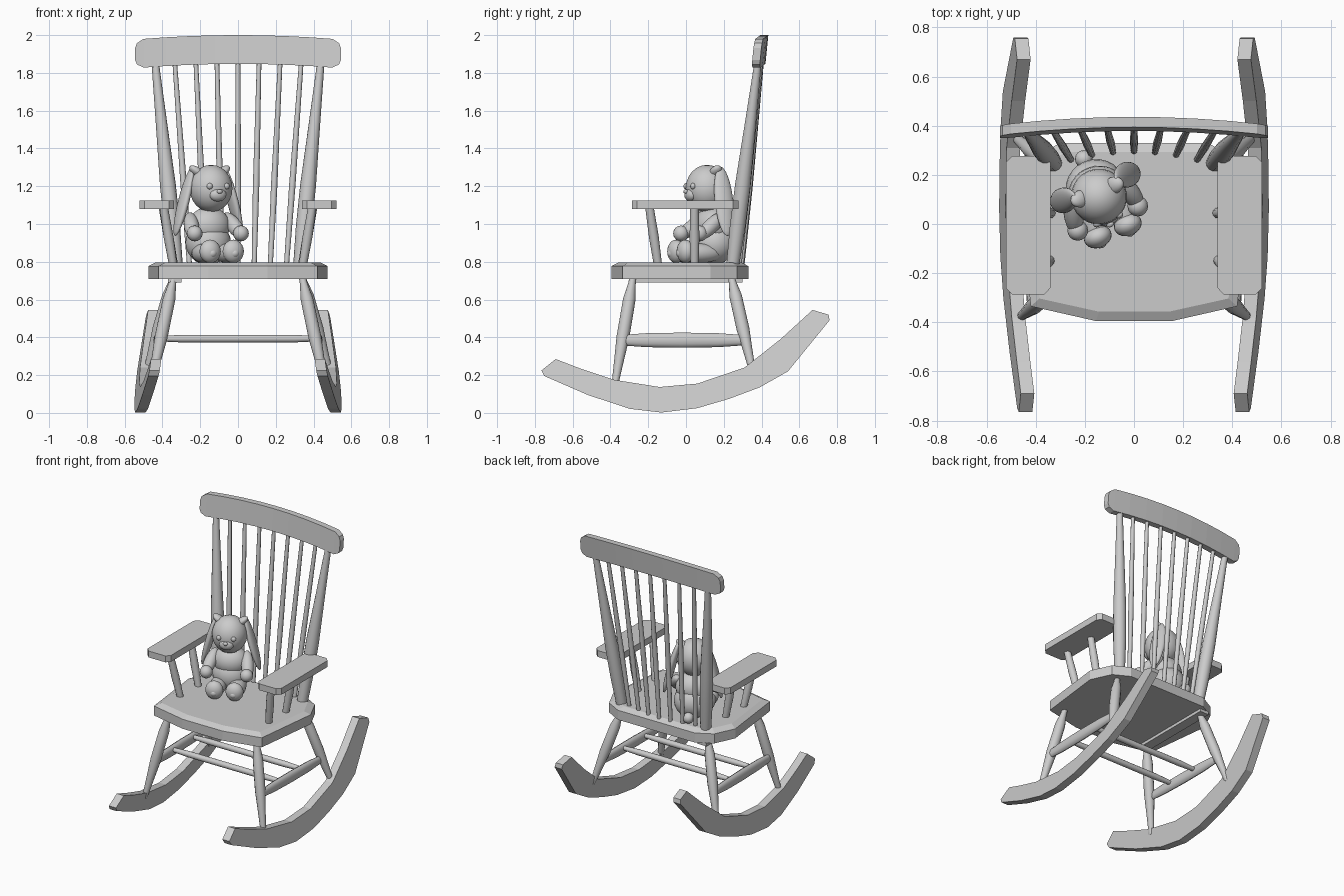
import bpy, bmesh
from math import radians
from mathutils import Vector, Matrix

if "Cube" in bpy.data.objects:
    bpy.data.objects.remove(bpy.data.objects["Cube"])

SIDES = (("left", -1), ("right", 1))


def finish(name, bm, smooth=False):
    bmesh.ops.recalc_face_normals(bm, faces=bm.faces)
    me = bpy.data.meshes.new(name)
    bm.to_mesh(me)
    bm.free()
    ob = bpy.data.objects.new(name, me)
    bpy.context.collection.objects.link(ob)
    if smooth:
        bpy.ops.object.select_all(action='DESELECT')
        ob.select_set(True)
        bpy.context.view_layer.objects.active = ob
        bpy.ops.object.shade_smooth_by_angle(angle=radians(40))
    return ob


def loft(name, loops, smooth=False):
    """Skin a list of equally long closed loops and cap both ends."""
    bm = bmesh.new()
    rings = [[bm.verts.new(p) for p in lp] for lp in loops]
    n = len(rings[0])
    for a, b in zip(rings, rings[1:]):
        for i in range(n):
            j = (i + 1) % n
            bm.faces.new((a[i], a[j], b[j], b[i]))
    bm.faces.new(rings[0][::-1])
    bm.faces.new(rings[-1])
    return finish(name, bm, smooth)


def rod(name, p, q, profile, sides=12, squash=1.0):
    """Turned rod from p to q; profile holds (fraction, radius) pairs."""
    p, q = Vector(p), Vector(q)
    d = q - p
    u = Vector((1, 0, 0)) if abs(d.normalized().x) < 0.9 else Vector((0, 1, 0))
    v = d.cross(u).normalized()
    u = v.cross(d).normalized() * squash
    loops = []
    for t, r in profile:
        c = p + d * t
        ring = []
        for i in range(sides):
            w = Matrix.Rotation(radians(360 * i / sides), 2) @ Vector((r, 0))
            ring.append(c + u * w.x + v * w.y)
        loops.append(ring)
    return loft(name, loops, True)


# Rockers: curved boards leaning inward
TOP = [(-.69, .285), (-.56, .235), (-.38, .175), (-.14, .137), (.06, .155), (.31, .24),
       (.50, .39), (.67, .545)]
BOTTOM = [(.755, .52), (.76, .49), (.54, .22), (.39, .135), (.23, .075), (.06, .025), (-.13, .002),
          (-.30, .022), (-.52, .095), (-.75, .195), (-.765, .225)]


def rocker_x(y, z):
    return .551 - .198 * z + .049 * y


for side, s in SIDES:
    outline = TOP + BOTTOM
    loft(side + "_rocker", [[(s * (rocker_x(y, z) - k), y, z) for y, z in outline] for k in (0, .055)])

# Seat: angular slab with a bevelled rim
half = [(.155, -.395), (.42, -.335), (.475, .13), (.41, .27), (.30, .33)]
outline = half + [(-x, y) for x, y in reversed(half)]


def seat_ring(z, k):
    return [(x * (1 - k * 2.1), (y + .03) * (1 - k * 2.6) - .03, z) for x, y in outline]


loft("seat", [seat_ring(.71, 0), seat_ring(.777, 0), seat_ring(.797, .04)])

# Thin batten under one side of the seat
bm = bmesh.new()
bmesh.ops.create_cube(bm, size=1, matrix=Matrix.Translation((-.335, 0, .701)) @ Matrix.Diagonal((.07, .6, .022, 1)))
finish("seat_batten", bm)

# Turned legs
LEG = [(0, .018), (.06, .02), (.2, .033), (.55, .034), (.75, .026), (1, .017)]
for side, s in SIDES:
    rod(side + "_front_leg", (s * .34, -.28, .72), (s * .462, -.378, .14), LEG)
    rod(side + "_back_leg", (s * .34, .24, .72), (s * .483, .352, .22), LEG)
    # Side stretcher between the legs
    rod(side + "_side_stretcher", (s * .42, -.335, .385), (s * .43, .295, .385),
        [(0, .028), (.2, .037), (.5, .04), (.8, .037), (1, .028)], 12, .55)

# Cross stretchers
for name, y in (("front", -.13), ("back", .1)):
    rod(name + "_cross_stretcher", (-.425, y, .393), (.425, y, .393),
        [(0, .014), (.15, .02), (.85, .02), (1, .014)])

# Arms and their supports
for side, s in SIDES:
    arm = [(.34, -.26), (.365, -.287), (.495, -.287), (.522, -.26),
           (.522, .25), (.495, .277), (.365, .277), (.34, .25)]
    loft(side + "_armrest", [[(s * x, y, z) for x, y in arm] for z in (1.08, 1.125)])
    post = [(0, .021), (.5, .026), (1, .022)]
    rod(side + "_front_arm_post", (s * .34, -.145, .76), (s * .395, -.195, 1.1), post)
    rod(side + "_middle_arm_post", (s * .335, .045, .76), (s * .40, .045, 1.1), post)


# Crest rail: bowed backwards, slightly arched
def bow(x):
    return .06 * (x / .545) ** 2 * .5


xs = [-.545, -.535, -.50, -.38, -.25, -.12, 0, .12, .25, .38, .50, .535, .545]
rail = []
for x in xs:
    a = abs(x)
    arch = .08 * x * x
    cut = .045 if a > .54 else .02 if a > .52 else 0
    hi, lo = 2 - arch - cut, 1.848 - arch + cut
    rail.append([(x, .378 - bow(x) + (z - 1.84) * .1 + t, z)
                 for z, t in ((lo, 0), (lo, .042), (hi, .042), (hi, 0))])
loft("crest_rail", rail)

# Back posts and spindles
for side, s in SIDES:
    rod(side + "_back_post", (s * .325, .245, .76), (s * .44, .383, 1.87),
        [(0, .034), (.2, .042), (.4, .042), (.7, .03), (1, .019)], 14)
for i in range(-3, 4):
    bend = .004 * i * i
    rod("spindle_%d" % (i + 4), (i * .085, .295 - bend, .76), (i * .112, .402 - bow(i * .112), 1.87),
        [(0, .013), (.4, .017), (1, .012)], 10)

# Toy rabbit, sitting turned slightly towards the right
POSE = Matrix.Translation((-.15, .13, 0)) @ Matrix.Rotation(radians(22), 4, 'Z')


def blob(name, c, r, axis=(0, 0, 1), seg=24):
    turn = Vector((0, 0, 1)).rotation_difference(Vector(axis)).to_matrix().to_4x4()
    bm = bmesh.new()
    bmesh.ops.create_uvsphere(bm, u_segments=seg, v_segments=seg // 2, radius=1,
                              matrix=POSE @ Matrix.Translation(c) @ turn @ Matrix.Diagonal((*r, 1)))
    finish(name, bm, True)


blob("rabbit_head", (0, -.02, 1.188), (.114, .114, .125))
blob("rabbit_belly", (0, .02, .90), (.122, .115, .115))
blob("rabbit_chest", (0, .01, .99), (.115, .095, .10))
blob("rabbit_muzzle", (0, -.115, 1.155), (.048, .03, .036), seg=16)
blob("rabbit_nose", (0, -.142, 1.172), (.016, .012, .012), seg=12)
blob("rabbit_tail", (0, .145, .832), (.036, .036, .036), seg=16)
for side, s in SIDES:
    blob("rabbit_%s_eye" % side, (s * .048, -.12, 1.2), (.017, .014, .017), seg=12)
    blob("rabbit_%s_leg" % side, (s * .064, -.09, .845), (.055, .052, .13), (0, -1, 0))
    blob("rabbit_%s_foot" % side, (s * .066, -.17, .855), (.058, .045, .062))
    blob("rabbit_%s_arm" % side, (s * .122, -.045, .99), (.04, .04, .105), (s * .2, -.75, -.6))
    blob("rabbit_%s_hand" % side, (s * .132, -.115, .95), (.042, .042, .042), seg=16)
    blob("rabbit_%s_ear_root" % side, (s * .072, .0, 1.275), (.024, .035, .05), (s * .8, 0, .6), 16)
    blob("rabbit_%s_ear" % side, (s * .14, .02, 1.12), (.025, .052, .19), (-s * .27, 0, 1))
